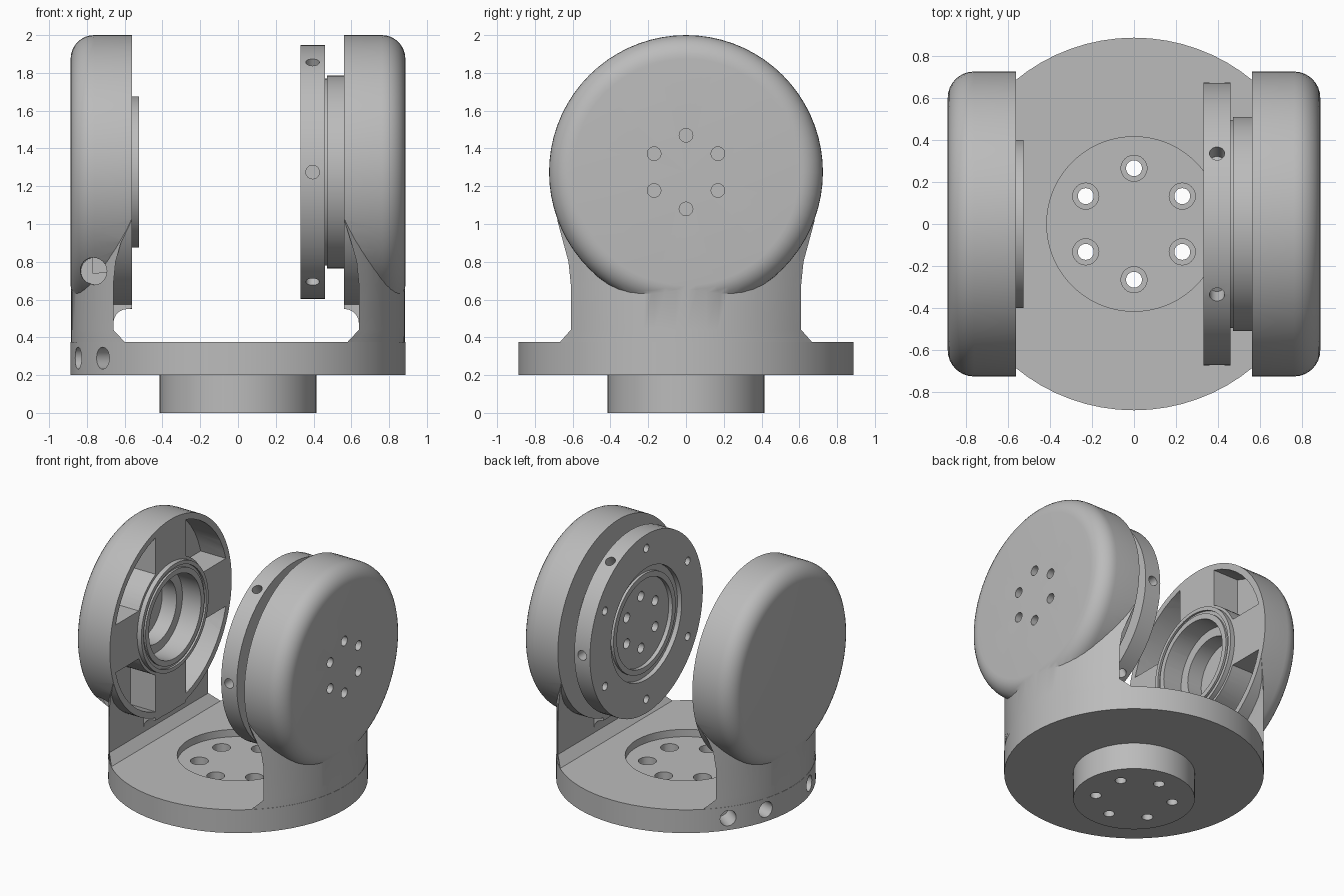
import bpy, bmesh
from math import sin, cos, pi, acos, asin, radians
from mathutils import Matrix, Vector

cube = bpy.data.objects.get("Cube")
if cube:
    bpy.data.objects.remove(cube)

AXIS_Z = 1.275          # height of the tilt axis
HEAD_R = 0.725
BASE_R = 0.886
TILT = Matrix.Translation((0, 0, AXIS_Z)) @ Matrix.Rotation(pi / 2, 4, 'Y')

grey = bpy.data.materials.new("plain_grey")
grey.use_nodes = True
grey.diffuse_color = (0.5, 0.5, 0.5, 1)
grey.node_tree.nodes["Principled BSDF"].inputs["Base Color"].default_value = (0.5, 0.5, 0.5, 1)


def lathe(bm, profile, matrix=Matrix(), n=72):
    """Spin (radius, height) points; the profile starts and ends on the axis."""
    rings = []
    for r, h in profile:
        count = n if r > 0 else 1
        rings.append([bm.verts.new(matrix @ Vector((r * cos(2 * pi * i / n), r * sin(2 * pi * i / n), h)))
                      for i in range(count)])
    for a, b in zip(rings, rings[1:]):
        for i in range(n):
            j = (i + 1) % n
            if len(a) == 1:
                bm.faces.new((a[0], b[i], b[j]))
            elif len(b) == 1:
                bm.faces.new((a[i], a[j], b[0]))
            else:
                bm.faces.new((a[i], a[j], b[j], b[i]))


def loft(bm, sections):
    """Skin a stack of equal-length point loops and cap the ends."""
    loops = [[bm.verts.new(p) for p in s] for s in sections]
    for a, b in zip(loops, loops[1:]):
        for i in range(len(a)):
            j = (i + 1) % len(a)
            bm.faces.new((a[i], a[j], b[j], b[i]))
    bm.faces.new(loops[0][::-1])
    bm.faces.new(loops[-1])


def rod(bm, start, end, r, n=24):
    start, d = Vector(start), Vector(end) - Vector(start)
    m = Matrix.Translation(start) @ d.to_track_quat('Z', 'Y').to_matrix().to_4x4()
    lathe(bm, [(0, 0), (r, 0), (r, d.length), (0, d.length)], m, n)


def finish(bm, name):
    bmesh.ops.recalc_face_normals(bm, faces=bm.faces)
    mesh = bpy.data.meshes.new(name)
    bm.to_mesh(mesh)
    bm.free()
    mesh.materials.append(grey)
    obj = bpy.data.objects.new(name, mesh)
    bpy.context.collection.objects.link(obj)
    return obj


def combine(obj, other, operation):
    mod = obj.modifiers.new("cut", 'BOOLEAN')
    mod.object, mod.operation, mod.solver = other, operation, 'EXACT'
    bpy.context.view_layer.objects.active = obj
    bpy.ops.object.modifier_apply(modifier=mod.name)
    bpy.data.objects.remove(other)


def hex_ring(radius, start):
    return [(radius * cos(radians(start + 60 * k)), radius * sin(radians(start + 60 * k))) for k in range(6)]


# Round base with boss, recess, screw holes and radial holes
bm = bmesh.new()
lathe(bm, [(0, 0), (0.415, 0), (0.415, 0.2), (BASE_R, 0.2), (BASE_R, 0.375),
           (0.415, 0.375), (0.415, 0.32), (0, 0.32)])
base = finish(bm, "base")
bm = bmesh.new()
for x, y in hex_ring(0.265, 30):
    lathe(bm, [(0, -0.1), (0.038, -0.1), (0.038, 0.15), (0.062, 0.15), (0.062, 0.5), (0, 0.5)],
          Matrix.Translation((x, y, 0)), 24)
for deg in (-36, -17, 17, 36):
    c, s = -cos(radians(deg)), sin(radians(deg))
    rod(bm, (0.72 * c, 0.72 * s, 0.29), (c, s, 0.29), 0.058)
combine(base, finish(bm, "base_cutter"), 'DIFFERENCE')


def make_arm(side, wall, name):
    """Rounded head on a post that is a slice of the base cylinder."""
    bm = bmesh.new()
    fillet = [(HEAD_R - 0.125 + 0.125 * cos(t * pi / 16), side * (0.761 + 0.125 * sin(t * pi / 16)))
              for t in range(9)]
    inner = [(0.4, side * 0.56), (0.4, side * 0.525), (0, side * 0.525)] if side < 0 else [(0, side * 0.56)]
    lathe(bm, inner[::-1] + [(HEAD_R, side * 0.56)] + fillet + [(0, side * 0.886)], TILT)
    arm = finish(bm, name)

    # Post: chord position at each height gives foot chamfer and flared shoulders
    bm = bmesh.new()
    r = BASE_R - 0.002
    sections = []
    for z, x in ((0.37, wall - 0.065), (0.44, wall), (0.68, wall), (0.8, wall - 0.012),
                 (0.9, wall - 0.04), (1.02, 0.563)):
        half = acos(x / r)
        sections.append([(side * r * cos(half * t / 12), r * sin(half * t / 12), z) for t in range(-12, 13)])
    loft(bm, sections)
    combine(arm, finish(bm, "post"), 'UNION')

    # Small concave web below the head
    bm = bmesh.new()
    web = [(wall + 0.04, 0.58), (0.562, 0.58), (0.562, 0.552)]
    web += [(wall - 0.075 + 0.075 * sin(t * pi / 10), 0.475 + 0.075 * cos(t * pi / 10)) for t in range(6)]
    web.append((wall + 0.04, 0.475))
    loft(bm, [[(side * x, y, z) for x, z in web] for y in (-0.18, 0.18)])
    combine(arm, finish(bm, "web"), 'UNION')
    return arm


# Bearing arm: stepped bore, ring groove, four pockets, cable opening
bearing_arm = make_arm(-1, 0.66, "bearing_arm")
bm = bmesh.new()
lathe(bm, [(0, -0.4), (0.31, -0.4), (0.31, -0.68), (0.24, -0.68), (0.24, -0.8), (0, -0.8)], TILT)
combine(bearing_arm, finish(bm, "bore_cutter"), 'DIFFERENCE')

bm = bmesh.new()
for q in range(4):
    loop = []
    for radius, order in ((0.68, range(9)), (0.42, range(8, -1, -1))):
        a = asin(0.18 / radius)
        for t in order:
            angle = q * pi / 2 + a + (pi / 2 - 2 * a) * t / 8
            loop.append((radius * cos(angle), AXIS_Z + radius * sin(angle)))
    loft(bm, [[(x, y, z) for y, z in loop] for x in (-0.77, -0.5)])
combine(bearing_arm, finish(bm, "pocket_cutter"), 'DIFFERENCE')

bm = bmesh.new()
rod(bm, (-0.78, -0.8, 0.75), (-0.76, -0.42, 0.75), 0.072)
combine(bearing_arm, finish(bm, "cable_cutter"), 'DIFFERENCE')

bm = bmesh.new()
outer = [(0.372, -0.51), (0.372, -0.54), (0.35, -0.54), (0.35, -0.51)]
loft(bm, [[(h, r * cos(t * pi / 36), AXIS_Z + r * sin(t * pi / 36)) for t in range(72)]
          for r, h in outer])
caps = [f for f in bm.faces if len(f.verts) > 4]
bmesh.ops.delete(bm, geom=caps, context='FACES_ONLY')
rims = [e for e in bm.edges if e.is_boundary]
bmesh.ops.bridge_loops(bm, edges=rims)
combine(bearing_arm, finish(bm, "groove_cutter"), 'DIFFERENCE')

# Drive arm with a ring of screw holes on its outer face
drive_arm = make_arm(1, 0.64, "drive_arm")
bm = bmesh.new()
for y, z in hex_ring(0.195, 90):
    rod(bm, (0.78, y, AXIS_Z + z), (0.95, y, AXIS_Z + z), 0.036)
combine(drive_arm, finish(bm, "screw_cutter"), 'DIFFERENCE')

# Drive flange: disc, neck, stepped face, axial and radial holes
bm = bmesh.new()
lathe(bm, [(0, 0.375), (0.33, 0.375), (0.33, 0.345), (0.37, 0.345), (0.37, 0.365), (0.42, 0.365),
           (0.42, 0.33), (0.672, 0.33), (0.672, 0.46), (0.495, 0.46), (0.495, 0.472),
           (0.51, 0.472), (0.51, 0.57), (0, 0.57)], TILT)
flange = finish(bm, "drive_flange")
bm = bmesh.new()
for y, z in hex_ring(0.195, 90):
    rod(bm, (0.3, y, AXIS_Z + z), (0.5, y, AXIS_Z + z), 0.036)
for y, z in hex_ring(0.568, 90):
    rod(bm, (0.3, y, AXIS_Z + z), (0.43, y, AXIS_Z + z), 0.03)
for y, z in hex_ring(1, 0):
    rod(bm, (0.395, 0.58 * y, AXIS_Z + 0.58 * z), (0.395, 0.75 * y, AXIS_Z + 0.75 * z), 0.036)
combine(flange, finish(bm, "flange_cutter"), 'DIFFERENCE')

# Smooth shading with crisp edges
bpy.ops.object.select_all(action='DESELECT')
for obj in (base, bearing_arm, drive_arm, flange):
    obj.select_set(True)
bpy.context.view_layer.objects.active = base
bpy.ops.object.shade_smooth_by_angle(angle=radians(30))
